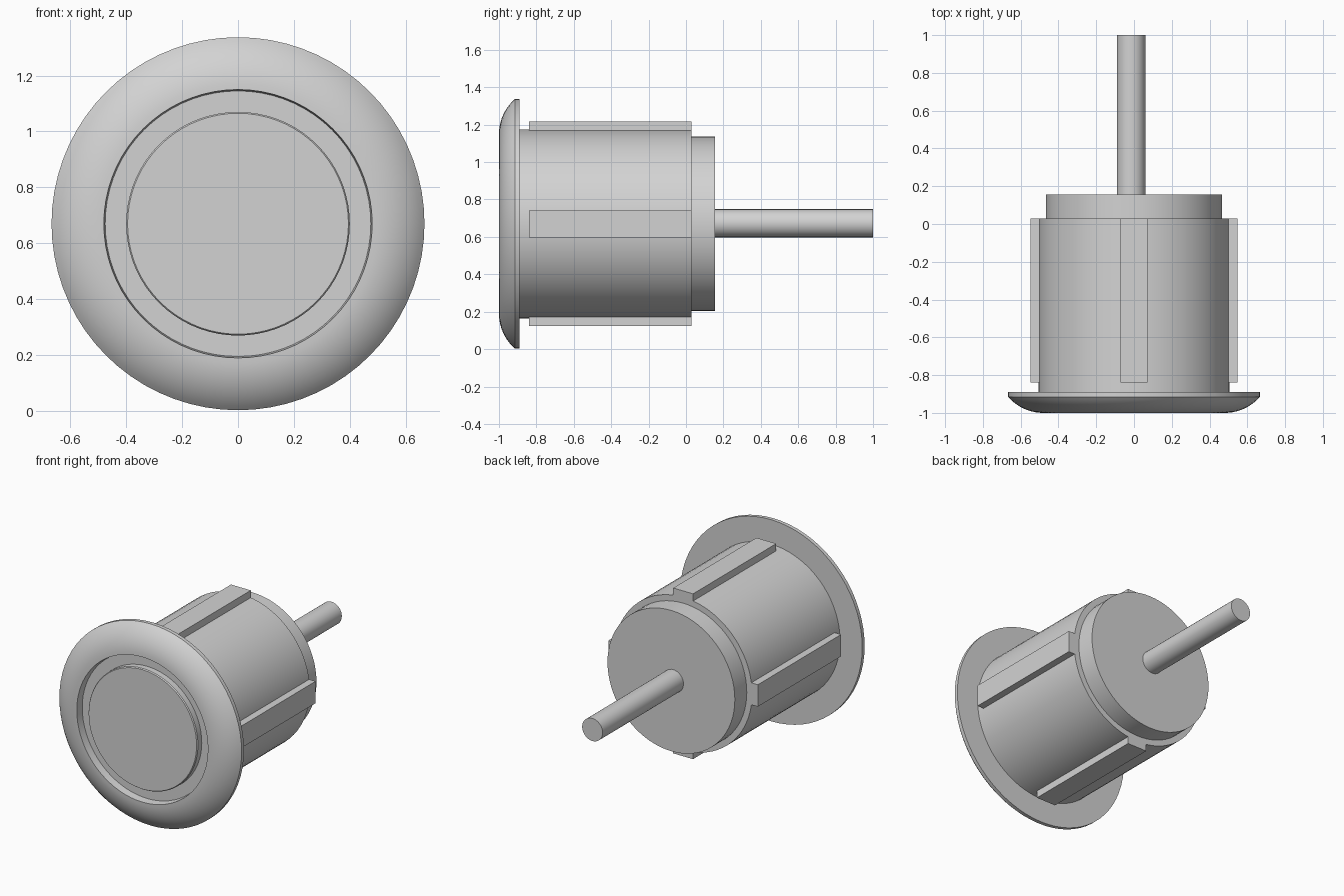
import bpy, bmesh, math
from mathutils import Matrix, Vector

if "Cube" in bpy.data.objects:
    bpy.data.objects.remove(bpy.data.objects["Cube"])

CZ = 0.67      # height of the main axis
SEG = 72

grey = bpy.data.materials.new("light grey")
grey.diffuse_color = (0.65, 0.65, 0.65, 1)
grey.use_nodes = True
grey.node_tree.nodes["Principled BSDF"].inputs["Base Color"].default_value = grey.diffuse_color


def finish(name, bm, smooth=True):
    bmesh.ops.recalc_face_normals(bm, faces=bm.faces)
    me = bpy.data.meshes.new(name)
    bm.to_mesh(me)
    bm.free()
    me.materials.append(grey)
    ob = bpy.data.objects.new(name, me)
    bpy.context.collection.objects.link(ob)
    if smooth:
        bpy.ops.object.select_all(action='DESELECT')
        ob.select_set(True)
        bpy.context.view_layer.objects.active = ob
        bpy.ops.object.shade_smooth_by_angle(angle=math.radians(25))
    return ob


def lathe(name, profile, cx=0.0, cz=CZ, seg=SEG):
    """Revolve (radius, y) points around the y axis and cap both ends."""
    bm = bmesh.new()
    rings = []
    for r, y in profile:
        rings.append([bm.verts.new((cx + r * math.cos(2 * math.pi * i / seg), y,
                                    cz + r * math.sin(2 * math.pi * i / seg)))
                      for i in range(seg)])
    for a, b in zip(rings, rings[1:]):
        for i in range(seg):
            j = (i + 1) % seg
            bm.faces.new((a[i], a[j], b[j], b[i]))
    bm.faces.new(rings[0])
    bm.faces.new(rings[-1])
    return finish(name, bm)


# Rounded front flange with a shallow recess
R, sweep = 0.248, math.asin(0.187 / 0.248)
arc = [(0.48 + R * math.sin(sweep * k / 10), -1 + R * (1 - math.cos(sweep * k / 10)))
       for k in range(10, -1, -1)]
lathe("front_flange", [(0.45, -0.89), (0.667, -0.89)] + arc + [(0.475, -0.95), (0.38, -0.95)])

# Raised disc standing in the recess
lathe("front_disc", [(0.40, -0.945), (0.40, -0.99), (0.395, -0.997)])

# Barrel, rear cap and cable
lathe("barrel", [(0.505, -0.90), (0.505, 0.03)])
lathe("rear_cap", [(0.466, 0.0), (0.466, 0.155)])
lathe("cable", [(0.075, 0.10), (0.075, 1.0)], cx=-0.015, cz=0.673, seg=32)

# Four ribs around the barrel
for n in range(4):
    bm = bmesh.new()
    bmesh.ops.create_cube(bm, size=1)
    bmesh.ops.scale(bm, vec=(0.145, 0.87, 0.087), verts=bm.verts)
    bmesh.ops.translate(bm, vec=(0, -0.405, 0.5035), verts=bm.verts)
    bmesh.ops.rotate(bm, cent=(0, 0, 0), matrix=Matrix.Rotation(n * math.pi / 2, 3, 'Y'),
                     verts=bm.verts)
    bmesh.ops.translate(bm, vec=(0, 0, CZ), verts=bm.verts)
    finish("rib_%d" % (n + 1), bm, smooth=False)
